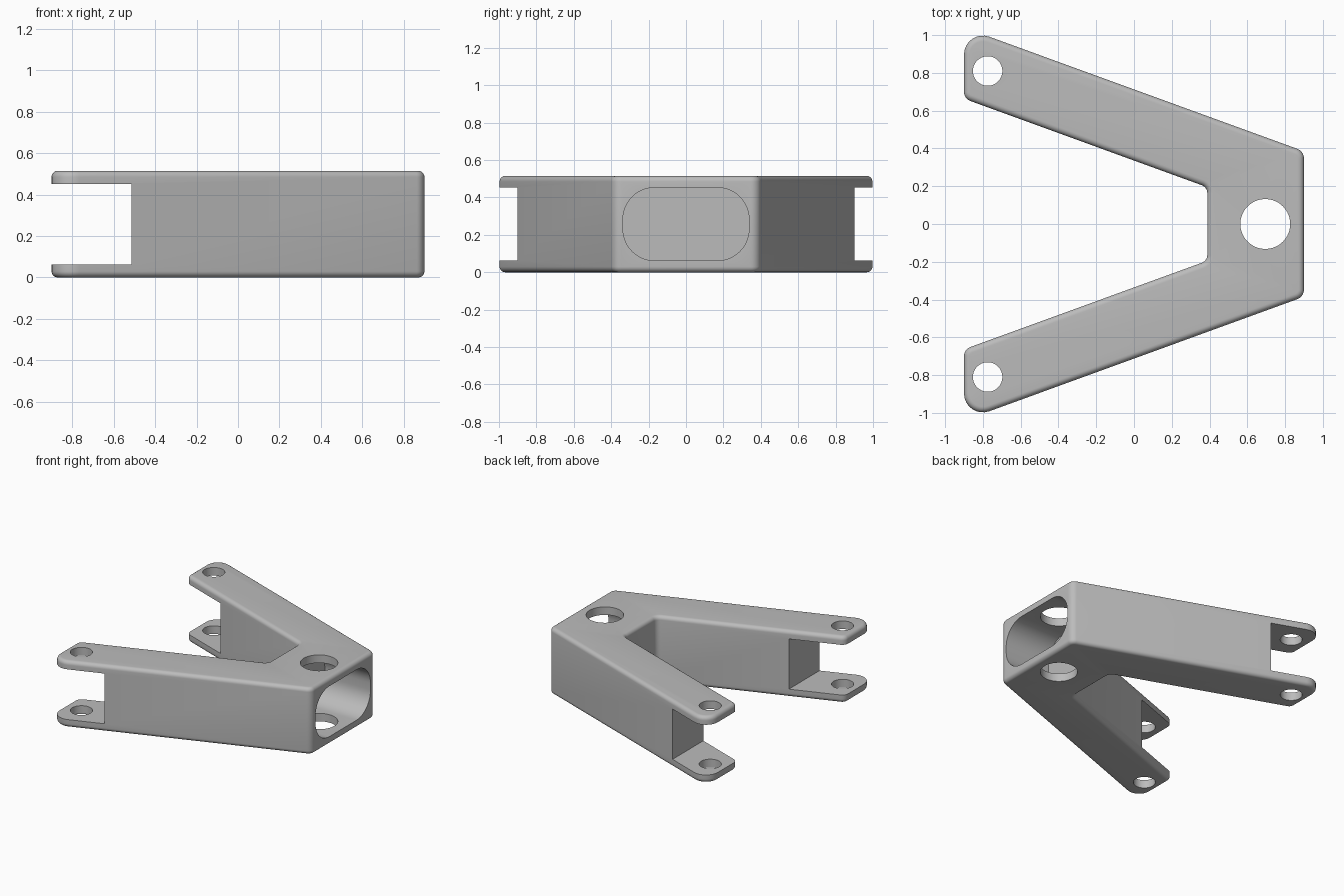
import bpy, bmesh, math
from mathutils import Vector

cube = bpy.data.objects.get("Cube")
if cube:
    bpy.data.objects.remove(cube, do_unlink=True)

HEIGHT, FILLET = 0.515, 0.03
SLOPE = math.tan(math.radians(20))

grey = bpy.data.materials.new("plain grey")
grey.use_nodes = True
grey.diffuse_color = (0.5, 0.5, 0.5, 1)
grey.node_tree.nodes["Principled BSDF"].inputs["Base Color"].default_value = grey.diffuse_color


def outline(corners, inset=0.0, steps=8):
    """Counter-clockwise polygon with rounded corners (x, y, radius), moved inward by inset."""
    pts = []
    n = len(corners)
    for i, (x, y, r) in enumerate(corners):
        p = Vector((x, y))
        a = (p - Vector(corners[i - 1][:2])).normalized()
        b = (Vector(corners[(i + 1) % n][:2]) - p).normalized()
        turn = math.atan2(a.cross(b), a.dot(b))
        side = 1 if turn > 0 else -1
        normal_a = Vector((-a.y, a.x)) * side
        centre = p - a * r * math.tan(abs(turn) / 2) + normal_a * r
        radius = r - side * inset
        start = math.atan2(-normal_a.y, -normal_a.x)
        for k in range(steps + 1):
            t = start + turn * k / steps
            pts.append(centre + radius * Vector((math.cos(t), math.sin(t))))
    return pts


def loft(name, rings):
    """Closed solid through a stack of equal-length rings."""
    bm = bmesh.new()
    loops = [[bm.verts.new(p) for p in ring] for ring in rings]
    for low, high in zip(loops, loops[1:]):
        for i in range(len(low)):
            bm.faces.new((low[i - 1], low[i], high[i], high[i - 1]))
    bm.faces.new(loops[0][::-1])
    bm.faces.new(loops[-1])
    bmesh.ops.recalc_face_normals(bm, faces=bm.faces)
    mesh = bpy.data.meshes.new(name)
    bm.to_mesh(mesh)
    bm.free()
    mesh.materials.append(grey)
    obj = bpy.data.objects.new(name, mesh)
    bpy.context.collection.objects.link(obj)
    return obj


def box(name, x0, x1, y0, y1, z0, z1):
    ring = [(x0, y0), (x1, y0), (x1, y1), (x0, y1)]
    return loft(name, [[(x, y, z) for x, y in ring] for z in (z0, z1)])


def hole(name, x, y, r):
    circle = [(x + r * math.cos(math.tau * i / 64), y + r * math.sin(math.tau * i / 64))
              for i in range(64)]
    return loft(name, [[(a, b, z) for a, b in circle] for z in (-0.1, HEIGHT + 0.1)])


# Forked body: mirrored plan with rounded top and bottom edges
def outer(x): return 0.7125 - SLOPE * x
def inner(x): return 0.336 - SLOPE * x


half = [(0.9, outer(0.9), 0.055), (-0.9, outer(-0.9), 0.1),
        (-0.9, inner(-0.9), 0.05), (0.388, inner(0.388), 0.045)]
plan = half + [(x, -y, r) for x, y, r in reversed(half)]
quarter = [math.pi / 2 * k / 6 for k in range(7)]
levels = [(FILLET * (1 - math.sin(t)), FILLET * (1 - math.cos(t))) for t in quarter]
levels += [(d, HEIGHT - z) for d, z in reversed(levels)]
body = loft("forked_bracket", [[(p.x, p.y, z) for p in outline(plan, d)] for d, z in levels])

# Cutters: fork slots, pin holes, main hole and the rounded end pocket
cutters = [hole("main_hole_cutter", 0.695, 0, 0.132)]
for name, side in (("left", 1), ("right", -1)):
    y0, y1 = sorted((side * 0.4, side * 1.2))
    cutters.append(box(name + "_slot_cutter", -1.1, -0.515, y0, y1, 0.063, 0.452))
    cutters.append(hole(name + "_pin_hole_cutter", -0.775, side * 0.81, 0.078))
pocket = [(-0.337, 0.062, 0.17), (0.337, 0.062, 0.17), (0.337, 0.453, 0.17), (-0.337, 0.453, 0.17)]
cutters.append(loft("pocket_cutter",
                    [[(x, p.x, p.y) for p in outline(pocket, steps=12)] for x in (0.51, 1.1)]))

for cutter in cutters:
    cutter.hide_render = True
    cutter.hide_viewport = True
    mod = body.modifiers.new(cutter.name, 'BOOLEAN')
    mod.operation = 'DIFFERENCE'
    mod.solver = 'EXACT'
    mod.object = cutter

# Apply the cuts and remove the helpers
depsgraph = bpy.context.evaluated_depsgraph_get()
mesh = bpy.data.meshes.new_from_object(body.evaluated_get(depsgraph))
body.modifiers.clear()
body.data = mesh
for cutter in cutters:
    bpy.data.objects.remove(cutter, do_unlink=True)

bpy.ops.object.select_all(action='DESELECT')
body.select_set(True)
bpy.context.view_layer.objects.active = body
bpy.ops.object.shade_smooth_by_angle(angle=math.radians(30))
